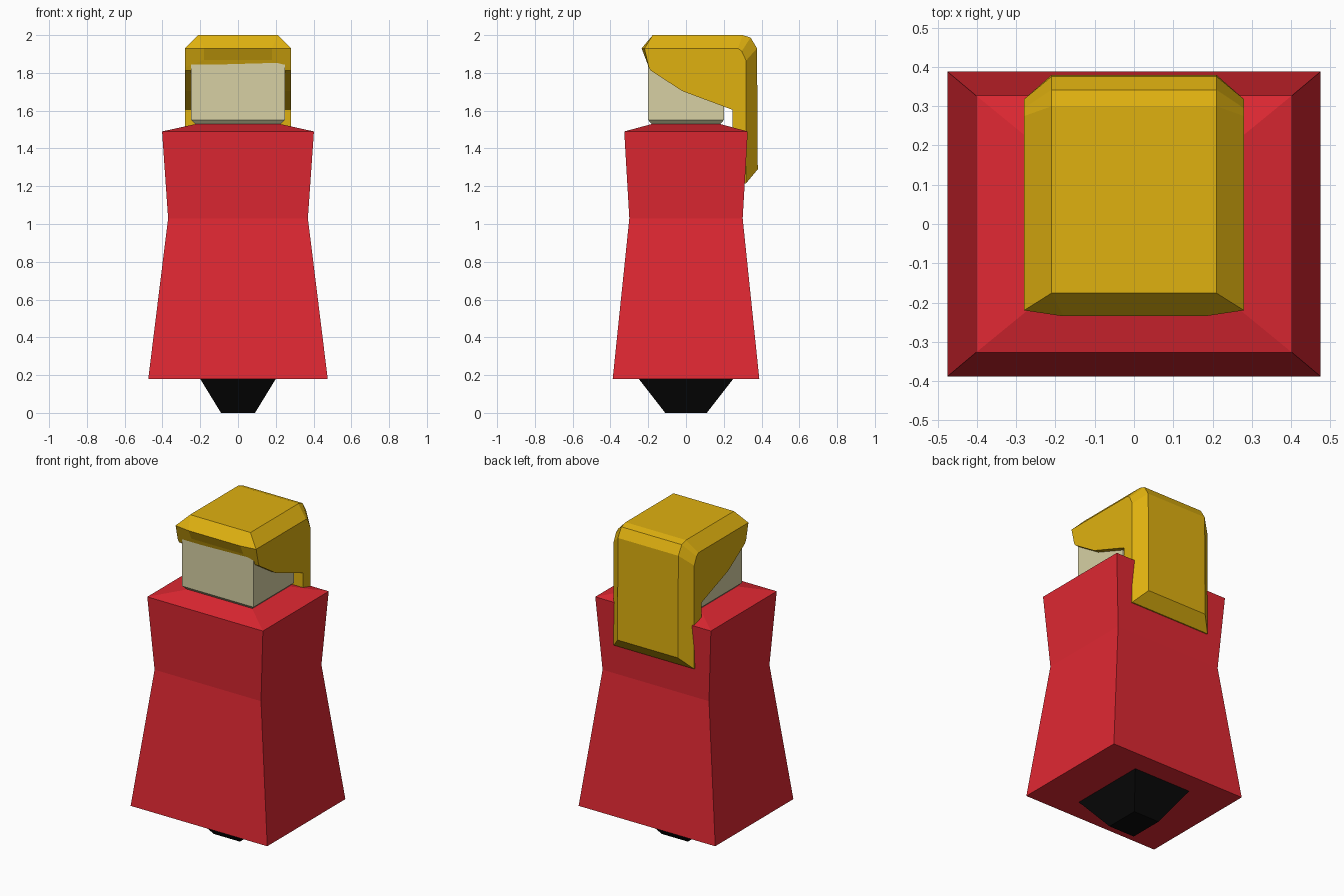
import bpy, bmesh

if "Cube" in bpy.data.objects:
    bpy.data.objects.remove(bpy.data.objects["Cube"])


def material(name, rgb):
    m = bpy.data.materials.new(name)
    m.diffuse_color = (*rgb, 1)
    m.use_nodes = True
    m.node_tree.nodes["Principled BSDF"].inputs["Base Color"].default_value = m.diffuse_color
    return m


red = material("red cloth", (0.74, 0.021, 0.032))
gold = material("golden hair", (0.74, 0.44, 0.005))
skin = material("pale skin", (0.68, 0.63, 0.37))
black = material("black", (0.003, 0.003, 0.003))


def finish(name, bm, mat):
    bmesh.ops.recalc_face_normals(bm, faces=bm.faces)
    me = bpy.data.meshes.new(name)
    bm.to_mesh(me)
    bm.free()
    me.materials.append(mat)
    ob = bpy.data.objects.new(name, me)
    bpy.context.collection.objects.link(ob)
    return ob


def stack(name, rings, mat):
    """Closed stack of rectangles, each (z, half width, half depth)."""
    bm = bmesh.new()
    loops = [[bm.verts.new((sx * w, sy * d, z))
              for sx, sy in ((-1, -1), (1, -1), (1, 1), (-1, 1))]
             for z, w, d in rings]
    for a, b in zip(loops, loops[1:]):
        for i in range(4):
            j = (i + 1) % 4
            bm.faces.new((a[i], a[j], b[j], b[i]))
    bm.faces.new(loops[0])
    bm.faces.new(loops[-1])
    return finish(name, bm, mat)


# Foot peg, robe and head
stack("feet", [(0, 0.09, 0.11), (0.18, 0.20, 0.25)], black)
stack("robe", [(0.18, 0.475, 0.388), (1.03, 0.37, 0.30),
               (1.49, 0.402, 0.327), (1.53, 0.22, 0.178)], red)
stack("head", [(1.522, 0.22, 0.175), (1.55, 0.248, 0.20),
               (1.90, 0.248, 0.20)], skin)

# Hair: side outline (y, z) paired with the raised middle outline (x, y, z)
W = 0.28
side = [(-0.197, 1.83), (-0.22, 1.93), (0.275, 1.93), (0.295, 1.915),
        (0.318, 1.865), (0.318, 1.215)]
mid = [(0.18, -0.205, 1.868), (0.18, -0.235, 1.93), (0.21, -0.176, 2.0),
       (0.21, 0.30, 2.0), (0.21, 0.342, 1.987), (0.21, 0.376, 1.93),
       (0.21, 0.38, 1.29)]
pair = [0, 1, 1, 2, 3, 4, 5]          # side point next to each middle point
under = [(0.305, 1.215), (0.245, 1.42), (0.245, 1.605), (-0.02, 1.704),
         (-0.186, 1.812)]

bm = bmesh.new()
S, M, U = [], [], []
for s in (-1, 1):
    S.append([bm.verts.new((s * W, y, z)) for y, z in side])
    M.append([bm.verts.new((s * x, y, z)) for x, y, z in mid])
    U.append([bm.verts.new((s * W, y, z)) for y, z in under])
for k in (0, 1):
    bm.faces.new(S[k] + U[k])         # flat side
    for i in range(len(mid) - 1):     # bevels between side and middle
        a, b = S[k][pair[i]], S[k][pair[i + 1]]
        bm.faces.new([a, M[k][i], M[k][i + 1]] + ([b] if b is not a else []))
for i in range(len(mid) - 1):         # fringe, crown and back
    bm.faces.new((M[0][i], M[1][i], M[1][i + 1], M[0][i + 1]))
bm.faces.new((M[0][-1], M[1][-1], S[1][-1], S[0][-1]))
L = [[S[k][-1]] + U[k] for k in (0, 1)]
for i in range(len(under)):           # underside
    bm.faces.new((L[0][i], L[1][i], L[1][i + 1], L[0][i + 1]))
bm.faces.new((U[0][-1], U[1][-1], S[1][0], M[1][0], M[0][0], S[0][0]))
finish("hair", bm, gold)
